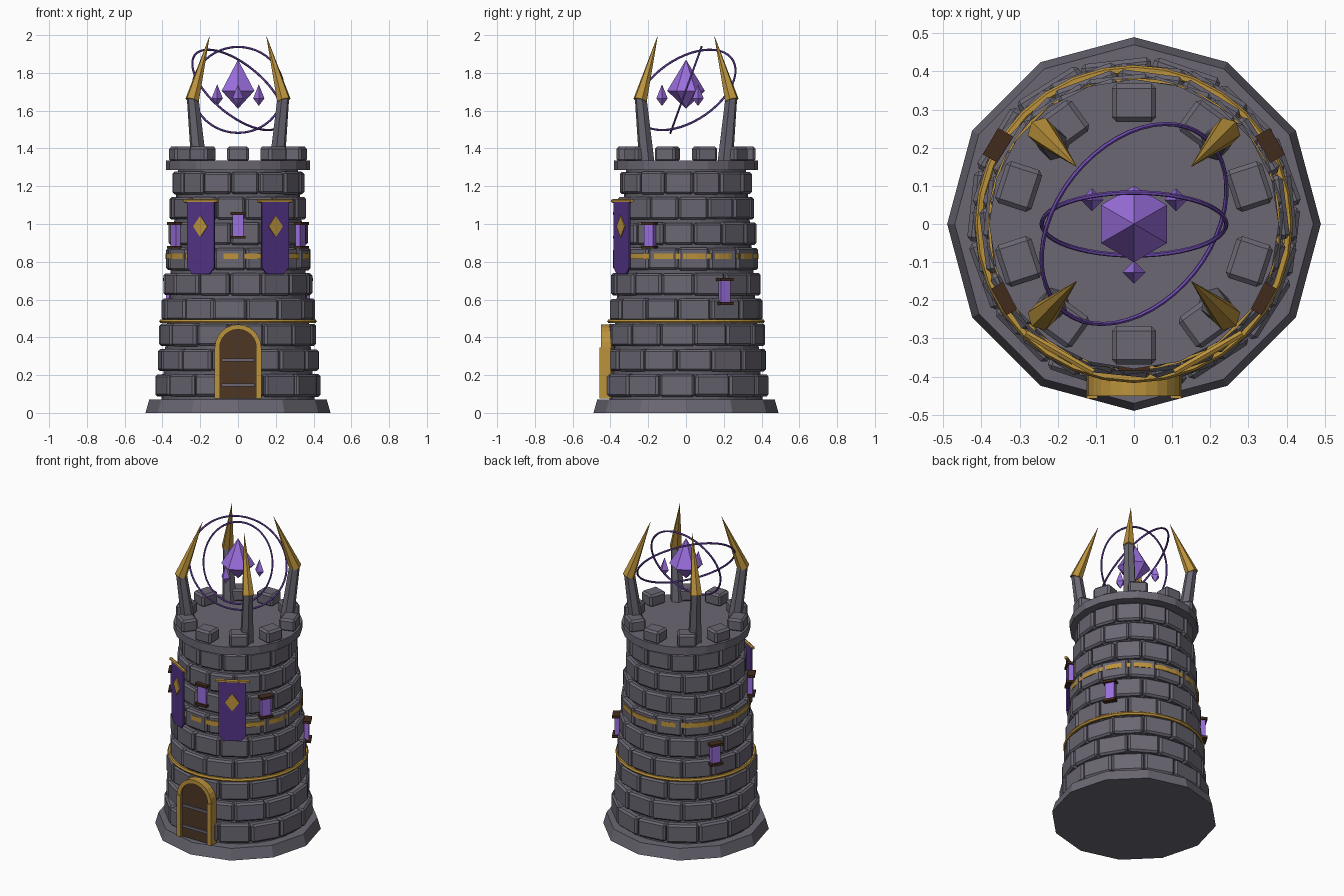
import bpy, bmesh, math, random
from math import radians, sin, cos, pi
from mathutils import Matrix, Vector

if "Cube" in bpy.data.objects:
    bpy.data.objects.remove(bpy.data.objects["Cube"])

random.seed(4)


def mat(name, rgb):
    m = bpy.data.materials.new(name)
    m.diffuse_color = (*rgb, 1)
    m.use_nodes = True
    m.node_tree.nodes["Principled BSDF"].inputs["Base Color"].default_value = m.diffuse_color
    return m


STONE = mat("stone", (0.145, 0.136, 0.170))
MORTAR = mat("mortar", (0.120, 0.112, 0.140))
GOLD = mat("gold", (0.50, 0.29, 0.045))
CLOTH = mat("purple_cloth", (0.085, 0.034, 0.24))
CRYSTAL = mat("violet_crystal", (0.33, 0.16, 0.74))
RING = mat("ring_purple", (0.17, 0.075, 0.46))
WOOD = mat("door_wood", (0.075, 0.037, 0.017))
FRAME = mat("dark_wood", (0.055, 0.024, 0.012))


def finish(name, bm, material):
    bmesh.ops.recalc_face_normals(bm, faces=bm.faces)
    me = bpy.data.meshes.new(name)
    bm.to_mesh(me)
    bm.free()
    me.materials.append(material)
    ob = bpy.data.objects.new(name, me)
    bpy.context.collection.objects.link(ob)
    return ob


def add_box(bm, size, m, bevel=0.0):
    vs = bmesh.ops.create_cube(bm, size=1, matrix=m @ Matrix.Diagonal((*size, 1)))["verts"]
    if bevel:
        edges = list({e for v in vs for e in v.link_edges})
        bmesh.ops.bevel(bm, geom=edges, offset=bevel, segments=1, affect="EDGES")


def polar(deg, r, z):
    """Frame with local x outward, local y along the wall."""
    return Matrix.Rotation(radians(deg), 4, "Z") @ Matrix.Translation((r, 0, z))


def drum(name, r0, r1, z0, z1, n, material, turn=0):
    bm = bmesh.new()
    m = Matrix.Translation((0, 0, (z0 + z1) / 2)) @ Matrix.Rotation(radians(turn), 4, "Z")
    bmesh.ops.create_cone(bm, cap_ends=True, segments=n, radius1=r0, radius2=r1,
                          depth=z1 - z0, matrix=m)
    return finish(name, bm, material)


def add_taper(bm, p0, p1, r0, r1, n, turn=0):
    p0, p1 = Vector(p0), Vector(p1)
    q = (p1 - p0).to_track_quat("Z", "Y").to_matrix().to_4x4()
    m = Matrix.Translation((p0 + p1) / 2) @ q @ Matrix.Rotation(turn, 4, "Z")
    bmesh.ops.create_cone(bm, cap_ends=True, segments=n, radius1=r0, radius2=r1,
                          depth=(p1 - p0).length, matrix=m)


def loop_sweep(name, profile, n, material, m=Matrix(), a0=0.0, a1=2 * pi):
    """Revolve a closed (radius, height) profile about z; partial sweeps are capped."""
    bm = bmesh.new()
    full = abs(a1 - a0 - 2 * pi) < 1e-4
    rows = []
    for i in range(n if full else n + 1):
        a = a0 + (a1 - a0) * i / n
        rows.append([bm.verts.new(m @ Vector((r * cos(a), r * sin(a), h))) for r, h in profile])
    k = len(profile)
    for i in range(n):
        A, B = rows[i], rows[(i + 1) % len(rows)]
        for j in range(k):
            bm.faces.new((A[j], A[(j + 1) % k], B[(j + 1) % k], B[j]))
    if not full:
        bm.faces.new(rows[0])
        bm.faces.new(rows[-1])
    return finish(name, bm, material)


def round_profile(R, r, n=6, z=0):
    return [(R + r * cos(2 * pi * i / n), z + r * sin(2 * pi * i / n)) for i in range(n)]


def add_plate(bm, pts, thick, m):
    """Extrude an outline in the local yz plane outward along local x."""
    back = [bm.verts.new(m @ Vector((0, y, z))) for y, z in pts]
    front = [bm.verts.new(m @ Vector((thick, y, z))) for y, z in pts]
    bm.faces.new(back)
    bm.faces.new(front)
    for i in range(len(pts)):
        j = (i + 1) % len(pts)
        bm.faces.new((back[i], back[j], front[j], front[i]))


# Foundation, wall core and top platform
drum("foundation", 0.49, 0.47, 0, 0.07, 12, STONE)
drum("wall_core", 0.405, 0.318, 0.07, 1.29, 28, MORTAR)
drum("platform", 0.38, 0.38, 1.285, 1.335, 20, STONE)

# Nine staggered courses of bevelled bricks
N = 14
step = 360 / N
bm = bmesh.new()
for k in range(9):
    r = 0.431 - 0.0108 * k
    for i in range(N):
        a = -90 + step * (i + (0.25 if k % 2 == 0 else 0.75))
        out = r + random.uniform(-0.004, 0.004)
        w = 2 * r * math.tan(pi / N) - 0.010 + random.uniform(-0.005, 0.003)
        m = polar(a, out - 0.045, 0.145 + 0.134 * k)
        m = m @ Matrix.Rotation(random.uniform(-0.02, 0.02), 4, "Z")
        add_box(bm, (0.09, w, 0.117 + random.uniform(-0.004, 0.004)), m, 0.011)
finish("wall_bricks", bm, STONE)

# Gold bands: full ring, and one half sunk in the bricks
loop_sweep("lower_band", round_profile(0.405, 0.012, 6, 0.485), 32, GOLD)
loop_sweep("sunken_band", [(0.36, 0.815), (0.3835, 0.815), (0.3835, 0.845), (0.36, 0.845)],
           40, GOLD)

# Battlements
bm = bmesh.new()
for i in range(10):
    add_box(bm, (0.10, 0.115, 0.08), polar(90 + 36 * i, 0.318, 1.37), 0.012)
finish("battlements", bm, STONE)

# Four leaning pillars with inward gold spikes
pil, spk = bmesh.new(), bmesh.new()
for sx in (-1, 1):
    for sy in (-1, 1):
        add_taper(pil, (sx * .208, sy * .208, 1.33), (sx * .24, sy * .24, 1.67), .042, .032, 6)
        add_taper(spk, (sx * .243, sy * .243, 1.655), (sx * .149, sy * .149, 2.0), .038, 0.0, 6)
finish("pillars", pil, STONE)
finish("pillar_spikes", spk, GOLD)


# Floating crystals
def crystal(name, x, y, z0, zm, z1, r, n):
    bm = bmesh.new()
    eq = [bm.verts.new((x + r * sin(2 * pi * i / n), y - r * cos(2 * pi * i / n), zm))
          for i in range(n)]
    lo, hi = bm.verts.new((x, y, z0)), bm.verts.new((x, y, z1))
    for i in range(n):
        bm.faces.new((eq[i], eq[(i + 1) % n], hi))
        bm.faces.new((eq[(i + 1) % n], eq[i], lo))
    finish(name, bm, CRYSTAL)


crystal("main_crystal", 0, 0, 1.61, 1.705, 1.87, 0.10, 6)
for i, a in enumerate((-90, 30, 150)):
    crystal(f"small_crystal_{i + 1}", 0.127 * cos(radians(a)), 0.127 * sin(radians(a)),
            1.625, 1.665, 1.74, 0.03, 4)

# Orbit rings, each given by its radius and axis
for i, (R, axis) in enumerate(((0.242, (0, -0.94, 0.34)), (0.294, (0.566, -0.452, 0.69)))):
    m = Matrix.Translation((0, 0, 1.71)) @ Vector(axis).to_track_quat("Z", "Y").to_matrix().to_4x4()
    loop_sweep(f"orbit_ring_{i + 1}", round_profile(R, 0.006), 48, RING, m)

# Arched door with gold surround and iron straps
door = polar(-90, 0, 0)
bm = bmesh.new()
arch = [(0.1 * cos(pi * i / 12), 0.345 + 0.1 * sin(pi * i / 12)) for i in range(13)]
add_plate(bm, [(0.1, 0.075)] + arch + [(-0.1, 0.075)], 0.06, door @ Matrix.Translation((0.378, 0, 0)))
finish("door", bm, WOOD)
bm = bmesh.new()
for s in (-1, 1):
    add_box(bm, (0.06, 0.029, 0.27), door @ Matrix.Translation((0.427, s * 0.11, 0.21)))
finish("door_jambs", bm, GOLD)
upright = Matrix.Translation((0, -0.425, 0.345)) @ Matrix.Rotation(pi / 2, 4, "X")
loop_sweep("door_arch", [(0.097, -0.03), (0.123, -0.03), (0.123, 0.026), (0.097, 0.026)],
           12, GOLD, upright, 0, pi)
bm = bmesh.new()
for z in (0.147, 0.28):
    add_box(bm, (0.012, 0.175, 0.017), door @ Matrix.Translation((0.44, 0, z)))
finish("door_straps", bm, STONE)

# Two banners with diamond emblems on gold rods
cloth, gem, rod = bmesh.new(), bmesh.new(), bmesh.new()
for a in (-60, -120):
    m = polar(a, 0.386, 0)
    add_plate(cloth, [(-.082, 1.118), (-.082, .77), (-.052, .735), (.052, .735),
                      (.082, .77), (.082, 1.118)], 0.010, m)
    add_plate(gem, [(-.043, .987), (0, .93), (.043, .987), (0, 1.044)], 0.006,
              m @ Matrix.Translation((0.009, 0, 0)))
    add_taper(rod, m @ Vector((.004, -.102, 1.122)), m @ Vector((.004, .102, 1.122)), .010, .010, 6)
finish("banners", cloth, CLOTH)
finish("banner_emblems", gem, GOLD)
finish("banner_rods", rod, GOLD)

# Slit windows: glowing pane with lintel and sill
pane, trim = bmesh.new(), bmesh.new()
for a, r, z in ((-90, 0.358, 0.993), (-30, 0.382, 0.94), (-150, 0.382, 0.94),
                (30, 0.407, 0.643), (150, 0.407, 0.643)):
    add_box(pane, (0.03, 0.058, 0.12), polar(a, r, z))
    for s in (-1, 1):
        add_box(trim, (0.045, 0.080, 0.015), polar(a, r + 0.005, z + s * 0.063))
finish("window_panes", pane, CRYSTAL)
finish("window_trim", trim, FRAME)
